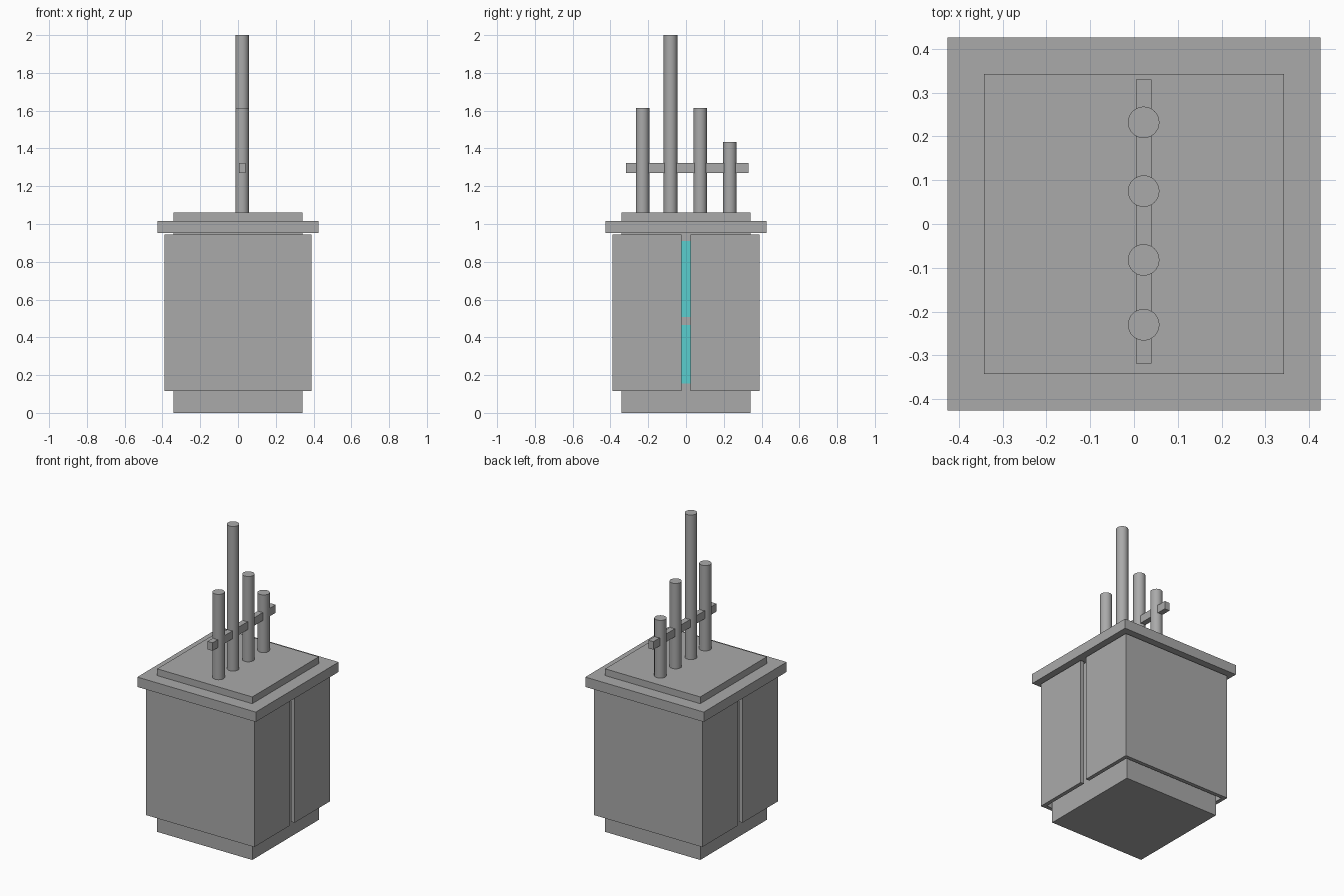
import bpy, bmesh

cube = bpy.data.objects.get("Cube")
if cube:
    bpy.data.objects.remove(cube, do_unlink=True)


def material(name, rgb):
    m = bpy.data.materials.new(name)
    m.use_nodes = True
    m.diffuse_color = (*rgb, 1)
    m.node_tree.nodes["Principled BSDF"].inputs["Base Color"].default_value = (*rgb, 1)
    return m


GREY = material("grey metal", (0.4, 0.4, 0.4))
CYAN = material("cyan glow", (0.1, 0.62, 0.62))


def finish(name, bm, mat):
    mesh = bpy.data.meshes.new(name)
    bmesh.ops.recalc_face_normals(bm, faces=bm.faces)
    bm.to_mesh(mesh)
    bm.free()
    mesh.materials.append(mat)
    obj = bpy.data.objects.new(name, mesh)
    bpy.context.collection.objects.link(obj)
    return obj


def box(name, xs, ys, zs, mat=GREY):
    bm = bmesh.new()
    bmesh.ops.create_cube(bm, size=1)
    for v in bm.verts:
        v.co = [r[0] if c < 0 else r[1] for c, r in zip(v.co, (xs, ys, zs))]
    return finish(name, bm, mat)


def prism(name, outline, z0, z1):
    bm = bmesh.new()
    base = bm.faces.new([bm.verts.new((x, y, z0)) for x, y in outline])
    top = bmesh.ops.extrude_face_region(bm, geom=[base])
    for v in top["geom"]:
        if isinstance(v, bmesh.types.BMVert):
            v.co.z = z1
    return finish(name, bm, GREY)


# Inner block: plinth below, raised cap above
C = 0.342
box("core", (-C, C), (-C, C), (0, 1.06))

# Overhanging lid
L = 0.426
box("lid", (-L, L), (-L, L), (0.952, 1.016))

# Two thin U-shaped shells leaving a slot on each side
S, T, GAP = 0.39, 0.025, 0.024
for name, s in (("front_shell", -1), ("back_shell", 1)):
    I = S - T
    u = [(-S, GAP), (-S, S), (S, S), (S, GAP), (I, GAP), (I, I), (-I, I), (-I, GAP)]
    prism(name, [(x, y * s) for x, y in u], 0.115, 0.945)

# Glowing strips on the core behind each slot
for side, s in (("left", 1), ("right", -1)):
    for part, zs in (("lower", (0.155, 0.465)), ("upper", (0.508, 0.91))):
        xs = sorted((s * C, s * (C + 0.005)))
        box(f"{side}_{part}_light", xs, (-GAP, GAP), zs, CYAN)

# Row of pipes and the rail that ties them together
PX = 0.022
for i, (y, top) in enumerate(((-0.23, 1.615), (-0.082, 2.0), (0.075, 1.615), (0.232, 1.435))):
    bm = bmesh.new()
    bmesh.ops.create_cone(bm, cap_ends=True, segments=32, radius1=0.036, radius2=0.036, depth=top - 1.05)
    bmesh.ops.translate(bm, verts=bm.verts, vec=(PX, y, (top + 1.05) / 2))
    pipe = finish(f"pipe_{i + 1}", bm, GREY)
    for p in pipe.data.polygons:
        p.use_smooth = len(p.vertices) == 4
box("pipe_rail", (PX - 0.018, PX + 0.018), (-0.318, 0.33), (1.27, 1.322))
